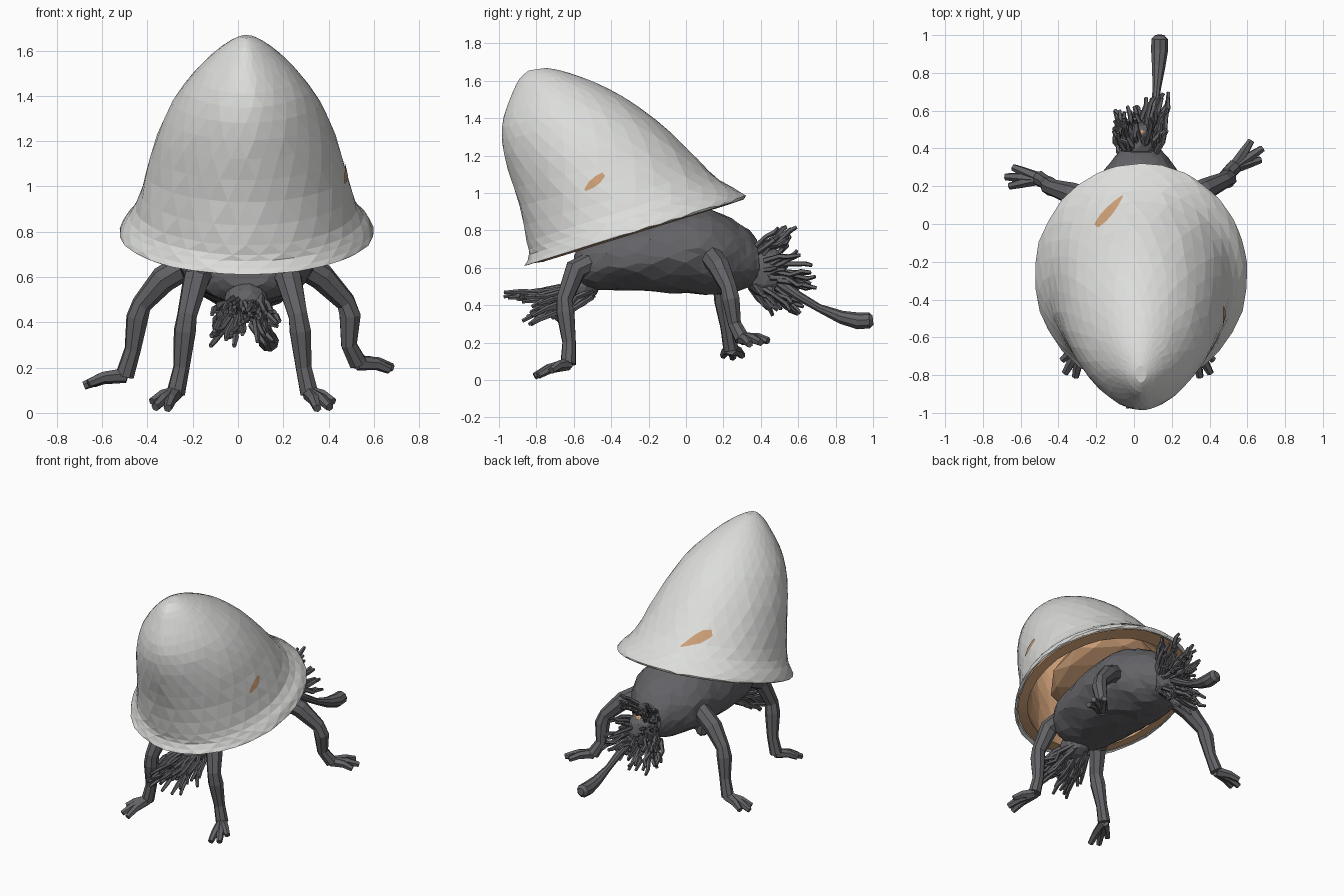
import bpy, bmesh, math, random
from mathutils import Vector, Matrix
from mathutils.bvhtree import BVHTree

random.seed(4)
if "Cube" in bpy.data.objects:
    bpy.data.objects.remove(bpy.data.objects["Cube"])


def material(name, rgb):
    m = bpy.data.materials.new(name)
    m.use_nodes = True
    m.diffuse_color = (*rgb, 1)
    m.node_tree.nodes["Principled BSDF"].inputs["Base Color"].default_value = (*rgb, 1)
    return m


WHITE = material("shell white", (0.72, 0.73, 0.71))
DARK = material("hide dark grey", (0.125, 0.122, 0.133))
TAN = material("flesh tan", (0.6, 0.34, 0.18))


def finish(bm, name, mat, fix=True):
    if fix:
        bmesh.ops.recalc_face_normals(bm, faces=bm.faces)
    mesh = bpy.data.meshes.new(name)
    bm.to_mesh(mesh)
    bm.free()
    mesh.materials.append(mat)
    ob = bpy.data.objects.new(name, mesh)
    bpy.context.collection.objects.link(ob)
    return ob


def bridge(bm, rings):
    for a, b in zip(rings, rings[1:]):
        n = len(a)
        for i in range(n):
            j = (i + 1) % n
            bm.faces.new((a[i], a[j], b[j], b[i]))


def refine(sections):
    """Add a smoothly curved section between each pair."""
    out = []
    last = len(sections) - 1
    for k in range(last):
        p, q, r, s = (sections[min(max(k + d, 0), last)] for d in (-1, 0, 1, 2))
        out += [q, tuple((9 * (b + c) - a - d) / 16 for a, b, c, d in zip(p, q, r, s))]
    return out + [sections[-1]]


def loft(sections, n, jitter=0.0, cap_start=True, point=0.0):
    """Section: y, z of the front or lower edge, y, z of the other, half width.
    point narrows the first edge, more so towards the last section."""
    bm = bmesh.new()
    rings = []
    for k, (ay, az, by, bz, w) in enumerate(sections):
        mid = Vector((0.037, (ay + by) / 2, (az + bz) / 2))
        half = Vector((0, (ay - by) / 2, (az - bz) / 2))
        sharp = point * max(0, k / len(sections) - 0.25)
        ring = []
        for i in range(n):
            t = math.tau * (i + 0.5 * (k % 2) + random.uniform(-12, 12) * jitter) / n
            s = 1 + random.uniform(-jitter, jitter)
            x = w * math.sin(t) * (1 - sharp * max(0, math.cos(t)) ** 2)
            ring.append(bm.verts.new(mid + s * (half * math.cos(t) + Vector((x, 0, 0)))))
        rings.append(ring)
    bridge(bm, rings)
    if cap_start:
        bm.faces.new(rings[0])
    bm.faces.new(rings[-1])
    bmesh.ops.triangulate(bm, faces=[f for f in bm.faces if len(f.verts) == 4])
    return bm


def tube(bm, pts, radii, n=6):
    """Sweep a polygon along a path."""
    pts = [Vector(p) for p in pts]
    rings = []
    for i, p in enumerate(pts):
        d = (pts[min(i + 1, len(pts) - 1)] - pts[max(i - 1, 0)]).normalized()
        if rings:
            side = side - d * side.dot(d)
        else:
            side = d.orthogonal()
        side.normalize()
        up = side.cross(d)
        rings.append([bm.verts.new(p + radii[i] * (side * math.cos(math.tau * k / n) + up * math.sin(math.tau * k / n)))
                      for k in range(n)])
    bridge(bm, rings)
    bm.faces.new(rings[0])
    bm.faces.new(rings[-1])


def ellipsoid(name, mat, centre, size, tilt=0):
    bm = bmesh.new()
    bmesh.ops.create_icosphere(bm, subdivisions=2, radius=1)
    bm.transform(Matrix.Translation(centre) @ Matrix.Rotation(tilt, 4, 'X') @ Matrix.Diagonal((*size, 1)))
    return finish(bm, name, mat)


# Bell-shaped shell leaning forward
shell = [(-0.845, 0.62, 0.31, 0.965, 0.55),
         (-0.865, 0.61, 0.32, 0.985, 0.565),
         (-0.84, 0.67, 0.27, 1.02, 0.54),
         (-0.85, 0.74, 0.18, 1.07, 0.49),
         (-0.89, 0.93, 0.06, 1.18, 0.445),
         (-0.95, 1.12, -0.08, 1.32, 0.395),
         (-0.985, 1.28, -0.25, 1.46, 0.325),
         (-0.975, 1.41, -0.42, 1.56, 0.24),
         (-0.93, 1.53, -0.56, 1.62, 0.155),
         (-0.89, 1.61, -0.68, 1.657, 0.08),
         (-0.84, 1.655, -0.75, 1.668, 0.03)]
bm = loft(refine(shell), 30, 0.006, cap_start=False, point=0.5)
bmesh.ops.recalc_face_normals(bm, faces=bm.faces)
shell_tree = BVHTree.FromBMesh(bm)
finish(bm, "shell", WHITE)


# Tan lining inside the shell, bulging slightly below the rim
def inset(section, s):
    ay, az, by, bz, w = section
    my, mz = (ay + by) / 2, (az + bz) / 2
    return (my + (ay - my) * s, mz + (az - mz) * s, my + (by - my) * s, mz + (bz - mz) * s, w * s)


lining = [inset(shell[0], 0.99), (-0.77, 0.63, 0.22, 0.935, 0.48)] + [inset(s, 0.94) for s in shell[3:9]]
bm = loft(lining, 30, 0.004, cap_start=False, point=0.5)
bmesh.ops.recalc_face_normals(bm, faces=bm.faces)
bmesh.ops.reverse_faces(bm, faces=bm.faces)
finish(bm, "shell_lining", TAN, fix=False)
ellipsoid("mantle", TAN, (0.037, -0.26, 0.91), (0.35, 0.38, 0.09), math.radians(18))


# Worn tan streaks laid on the shell surface
def streak(name, start, end, widths, direction):
    bm = bmesh.new()
    start, end, direction = Vector(start), Vector(end), Vector(direction)
    across = (end - start).cross(direction).normalized()
    rows = []
    steps = 12
    for i in range(steps + 1):
        f = i / steps * (len(widths) - 1)
        k = min(int(f), len(widths) - 2)
        w = widths[k] + (widths[k + 1] - widths[k]) * (f - k)
        row = []
        for side in (-1, 0, 1):
            hit = shell_tree.ray_cast(start.lerp(end, i / steps) + across * w * side, direction)[0]
            row.append(bm.verts.new(hit - direction * 0.006))
        rows.append(row)
    for a, b in zip(rows, rows[1:]):
        for k in (0, 1):
            bm.faces.new((a[k], b[k], b[k + 1], a[k + 1]))
    bm.normal_update()
    if sum(f.normal.dot(direction) for f in bm.faces) > 0:
        bmesh.ops.reverse_faces(bm, faces=bm.faces)
    finish(bm, name, TAN, fix=False)


streak("side_streak", (2, -0.54, 1.015), (2, -0.44, 1.1), (0.006, 0.02, 0.022, 0.012), (-1, 0, 0))
streak("top_streak", (-0.2, -0.01, 3), (-0.06, 0.15, 3), (0.014, 0.023, 0.023, 0.016, 0.004), (0, 0, -1))

# Wrinkled body
body = [(-0.6, 0.55, -0.6, 0.66, 0.1),
        (-0.53, 0.485, -0.56, 0.73, 0.2),
        (-0.4, 0.48, -0.44, 0.81, 0.26),
        (-0.25, 0.475, -0.28, 0.85, 0.29),
        (-0.08, 0.465, -0.12, 0.9, 0.3),
        (0.1, 0.455, 0.05, 0.925, 0.29),
        (0.22, 0.46, 0.2, 0.89, 0.25),
        (0.3, 0.48, 0.28, 0.84, 0.19),
        (0.37, 0.5, 0.34, 0.8, 0.14),
        (0.4, 0.53, 0.38, 0.75, 0.11)]
finish(loft(refine(body), 18, 0.025), "body", DARK)
ellipsoid("rear_snout", DARK, (0.04, 0.42, 0.58), (0.1, 0.12, 0.14))
ellipsoid("front_snout", DARK, (0.035, -0.56, 0.5), (0.1, 0.1, 0.08))
ellipsoid("snout_spot", TAN, (0.04, 0.47, 0.675), (0.03, 0.03, 0.025))


# Legs with three splayed toes
def leg(name, path, toes):
    bm = bmesh.new()
    tube(bm, path, (0.06, 0.06, 0.045, 0.05, 0.037, 0.042), 8)
    ankle = Vector(path[-1])
    for t in toes:
        tip = Vector(t)
        knuckle = ankle.lerp(tip, 0.6) + Vector((0, 0, 0.012))
        tube(bm, (ankle, knuckle, tip), (0.034, 0.026, 0.019))
    finish(bm, name, DARK)


for side, label in ((1, "left"), (-1, "right")):
    def X(x):
        return 0.02 + side * x
    leg("front_leg_" + label,
        [(X(0.17), -0.48, 0.64), (X(0.205), -0.59, 0.59), (X(0.245), -0.65, 0.43),
         (X(0.255), -0.645, 0.36), (X(0.27), -0.625, 0.2), (X(0.295), -0.63, 0.085)],
        [(X(0.33), -0.81, 0.02), (X(0.385), -0.79, 0.025), (X(0.4), -0.72, 0.05)])
leg("rear_leg_left",
    [(0.24, 0.12, 0.68), (0.37, 0.18, 0.6), (0.475, 0.23, 0.49), (0.495, 0.24, 0.43), (0.49, 0.26, 0.3), (0.53, 0.3, 0.22)],
    [(0.67, 0.34, 0.19), (0.68, 0.4, 0.2), (0.62, 0.44, 0.21)])
leg("rear_leg_right",
    [(-0.18, 0.12, 0.68), (-0.33, 0.16, 0.59), (-0.425, 0.19, 0.48), (-0.445, 0.2, 0.42), (-0.465, 0.22, 0.28), (-0.5, 0.24, 0.165)],
    [(-0.66, 0.2, 0.13), (-0.68, 0.25, 0.12), (-0.64, 0.3, 0.13)])


# Bristle tufts: wavy thin tubes from a base patch to a spread of tips
def tuft(name, count, base, spread, tip_low, tip_high):
    bm = bmesh.new()
    for _ in range(count):
        u = [random.random() for _ in range(3)]
        tip = Vector([lo + (hi - lo) * t for lo, hi, t in zip(tip_low, tip_high, u)])
        root = Vector([b + s * (2 * t - 1) for b, s, t in zip(base, spread, u)])
        bends = [root.lerp(tip, f) + Vector([random.uniform(-0.018, 0.018) for _ in range(3)]) for f in (0.4, 0.75)]
        tube(bm, (root, *bends, tip), (0.016, 0.014, 0.014, 0.01), 5)
    finish(bm, name, DARK)


tuft("rear_bristles_upper", 38, (0.04, 0.4, 0.62), (0.08, 0.06, 0.1), (-0.11, 0.45, 0.56), (0.18, 0.6, 0.82))
tuft("rear_bristles_lower", 40, (0.04, 0.4, 0.54), (0.08, 0.06, 0.07), (-0.11, 0.43, 0.34), (0.18, 0.64, 0.56))
tuft("rear_bristles_long", 10, (0.08, 0.45, 0.58), (0.06, 0.04, 0.1), (0.06, 0.6, 0.4), (0.19, 0.7, 0.74))
tuft("front_bristles", 42, (0.035, -0.54, 0.48), (0.07, 0.05, 0.05), (-0.13, -0.88, 0.29), (0.2, -0.66, 0.48))
tuft("front_bristles_long", 10, (0.03, -0.58, 0.46), (0.06, 0.03, 0.03), (-0.05, -0.98, 0.4), (0.12, -0.86, 0.48))

# Clubbed feeler reaching backward
bm = bmesh.new()
tube(bm, [(0.06, 0.46, 0.55), (0.11, 0.6, 0.45), (0.12, 0.71, 0.385), (0.13, 0.83, 0.335),
          (0.135, 0.92, 0.315), (0.135, 0.98, 0.318), (0.135, 1.0, 0.32)],
     (0.035, 0.025, 0.022, 0.036, 0.046, 0.044, 0.025), 9)
finish(bm, "feeler", DARK)
